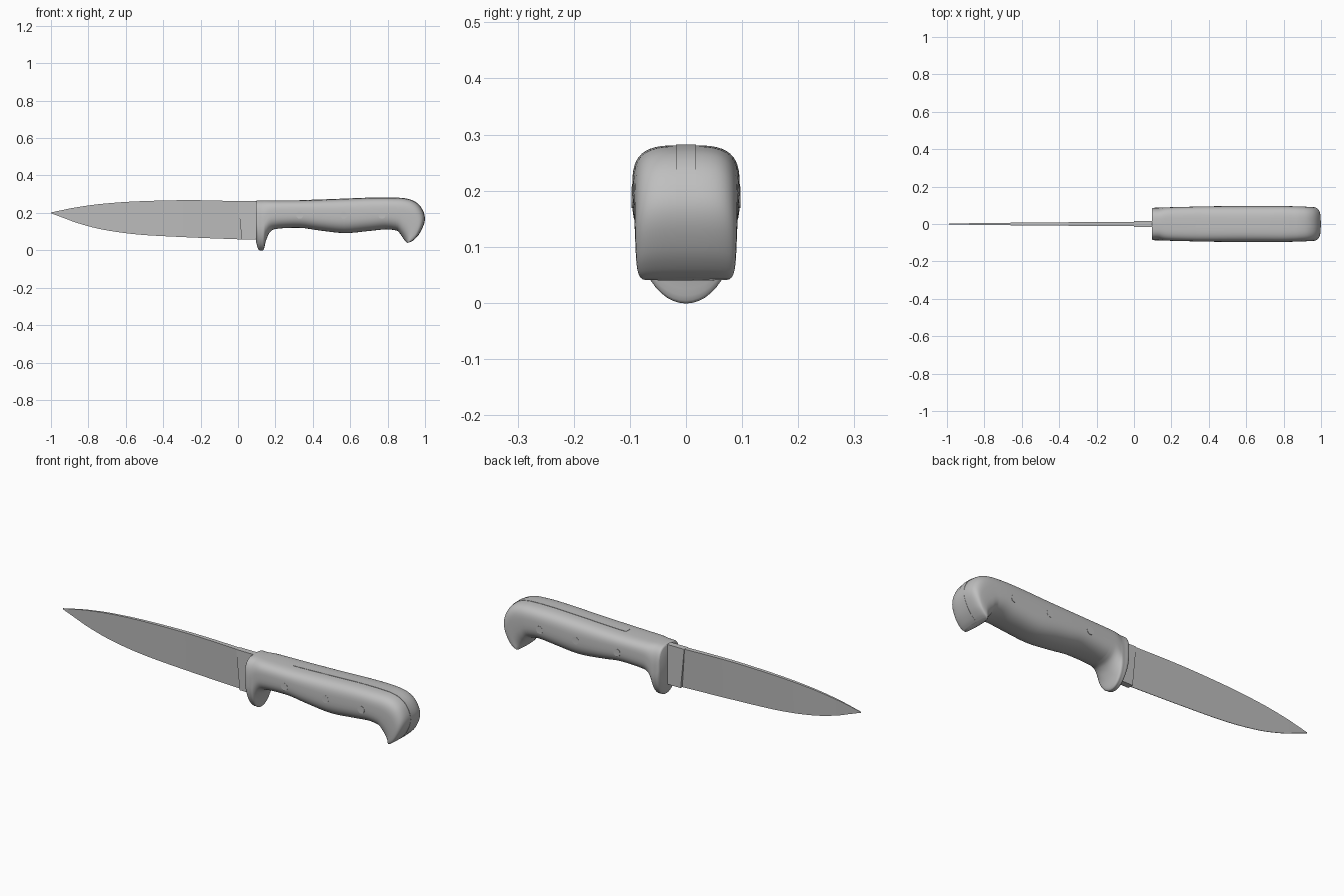
import bpy, bmesh, math
from mathutils import Vector

if "Cube" in bpy.data.objects:
    bpy.data.objects.remove(bpy.data.objects["Cube"])

steel = bpy.data.materials.new("plain grey")
steel.diffuse_color = (0.52, 0.52, 0.52, 1)
steel.use_nodes = True
steel.node_tree.nodes["Principled BSDF"].inputs["Base Color"].default_value = steel.diffuse_color


def finish(name, bm, angle=35):
    bmesh.ops.recalc_face_normals(bm, faces=bm.faces)
    mesh = bpy.data.meshes.new(name)
    bm.to_mesh(mesh)
    bm.free()
    mesh.materials.append(steel)
    ob = bpy.data.objects.new(name, mesh)
    bpy.context.collection.objects.link(ob)
    bpy.ops.object.select_all(action='DESELECT')
    ob.select_set(True)
    bpy.context.view_layer.objects.active = ob
    bpy.ops.object.shade_smooth_by_angle(angle=math.radians(angle))
    return ob


def smooth_path(pts, steps):
    """Catmull-Rom curve through tuples of any length."""
    out = []
    for i in range(len(pts) - 1):
        p = [pts[max(i - 1, 0)], pts[i], pts[i + 1], pts[min(i + 2, len(pts) - 1)]]
        for s in range(steps):
            t = s / steps
            out.append(tuple(0.5 * (2 * b + (c - a) * t + (2 * a - 5 * b + 4 * c - d) * t * t
                                    + (3 * b - a - 3 * c + d) * t ** 3)
                             for a, b, c, d in zip(*p)))
    out.append(pts[-1])
    return out


def loft(name, rings, angle=35):
    bm = bmesh.new()
    rows = [[bm.verts.new(co) for co in ring] for ring in rings]
    n = len(rows[0])
    for a, b in zip(rows, rows[1:]):
        for i in range(n):
            j = (i + 1) % n
            bm.faces.new((a[i], a[j], b[j], b[i]))
    bm.faces.new(rows[0])
    bm.faces.new(rows[-1])
    bmesh.ops.remove_doubles(bm, verts=bm.verts, dist=0.00005)
    return finish(name, bm, angle)


def section(st, n=48):
    """Rounded cross-section between an upper and a lower outline point."""
    xt, zt, xb, zb, w, low = st
    top, bot = Vector((xt, 0, zt)), Vector((xb, 0, zb))
    mid, half = (top + bot) / 2, (top - bot) / 2
    ring = []
    for i in range(n):
        a = 2 * math.pi * i / n
        c, s = math.cos(a), math.sin(a)
        e = 2 / (3.5 if s >= 0 else low)
        y = math.copysign(abs(c) ** e, c) * w
        v = math.copysign(abs(s) ** e, s)
        ring.append(mid + half * v + Vector((0, y, 0)))
    return ring


# Stations: upper x, upper z, lower x, lower z, half width, lower roundness
guard = [(.095, .260, .095, .055, .080, 2), (.100, .265, .101, .028, .085, 2),
         (.110, .266, .110, .003, .087, 2), (.124, .266, .124, .000, .087, 2),
         (.138, .266, .138, .004, .088, 2), (.150, .266, .150, .052, .088, 2.1),
         (.172, .266, .172, .098, .089, 2.3), (.210, .266, .210, .115, .090, 2.5)]
grip = [(.33, .267, .33, .120, .093, 2.5), (.435, .270, .435, .106, .095, 2.5),
        (.57, .275, .57, .092, .096, 2.5), (.70, .280, .70, .103, .096, 2.5),
        (.79, .281, .79, .112, .096, 2.5), (.845, .280, .845, .106, .095, 2.6)]
butt = [(.890, .277, .858, .098, .094, 2.7), (.935, .265, .868, .087, .093, 3),
        (.972, .237, .876, .075, .092, 3), (.996, .190, .884, .063, .091, 3),
        (.995, .145, .890, .054, .090, 3), (.972, .093, .896, .047, .088, 3),
        (.945, .060, .901, .042, .084, 3), (.924, .045, .905, .040, .078, 3)]

STEPS = 4
stations = smooth_path(guard + grip + butt, STEPS)
a, b = (len(guard) - 1) * STEPS, (len(guard) + len(grip) - 1) * STEPS
loft("guard", [section(s) for s in stations[:a + 1]], 50)
loft("grip", [section(s) for s in stations[a:b + 1]], 50)
loft("butt_cap", [section(s) for s in stations[b:]], 50)


def slab(name, outline, half):
    """Flat plate cut from an x-z outline."""
    bm = bmesh.new()
    face = bm.faces.new([bm.verts.new((x, -half, z)) for x, z in outline])
    ext = bmesh.ops.extrude_face_region(bm, geom=[face])
    bmesh.ops.translate(bm, vec=(0, 2 * half, 0),
                        verts=[v for v in ext['geom'] if isinstance(v, bmesh.types.BMVert)])
    return finish(name, bm)


# Tang showing as a slim strip along the spine and around the butt
strip = stations[a + 4:]
slab("tang", [(s[0] + (.001 if s[1] < .26 else 0), s[1] + (.0015 if s[1] > .2 else 0)) for s in strip]
     + [(s[2], s[3] + .004) for s in reversed(strip)], .018)

# Thick heel of the blade that enters the guard
slab("blade_heel", [(0, .263), (.12, .263), (.12, .058), (.02, .058)], .015)

# Wedge-shaped blade: broad spine tapering to the cutting edge
blade = smooth_path([(-1, .202, .198, .001), (-.93, .217, .172, .003), (-.85, .232, .143, .0045),
                     (-.72, .249, .110, .006), (-.53, .262, .084, .008), (-.26, .268, .069, .010),
                     (.02, .262, .058, .012)], 5)
loft("blade", [[(x, -t, zt), (x, t, zt), (x, .0012, zb), (x, -.0012, zb)]
               for x, zt, zb, t in blade], 35)

# Rivets nearly flush with both sides of the grip
for i, x in enumerate((.33, .565, .77)):
    bpy.ops.mesh.primitive_cylinder_add(vertices=24, radius=.019, location=(x, 0, .188),
                                        depth=2 * (.0945 if i == 0 else .0968),
                                        rotation=(math.pi / 2, 0, 0))
    rivet = bpy.context.object
    rivet.name = f"rivet_{i + 1}"
    rivet.data.materials.append(steel)
    bpy.ops.object.shade_smooth_by_angle(angle=math.radians(35))
